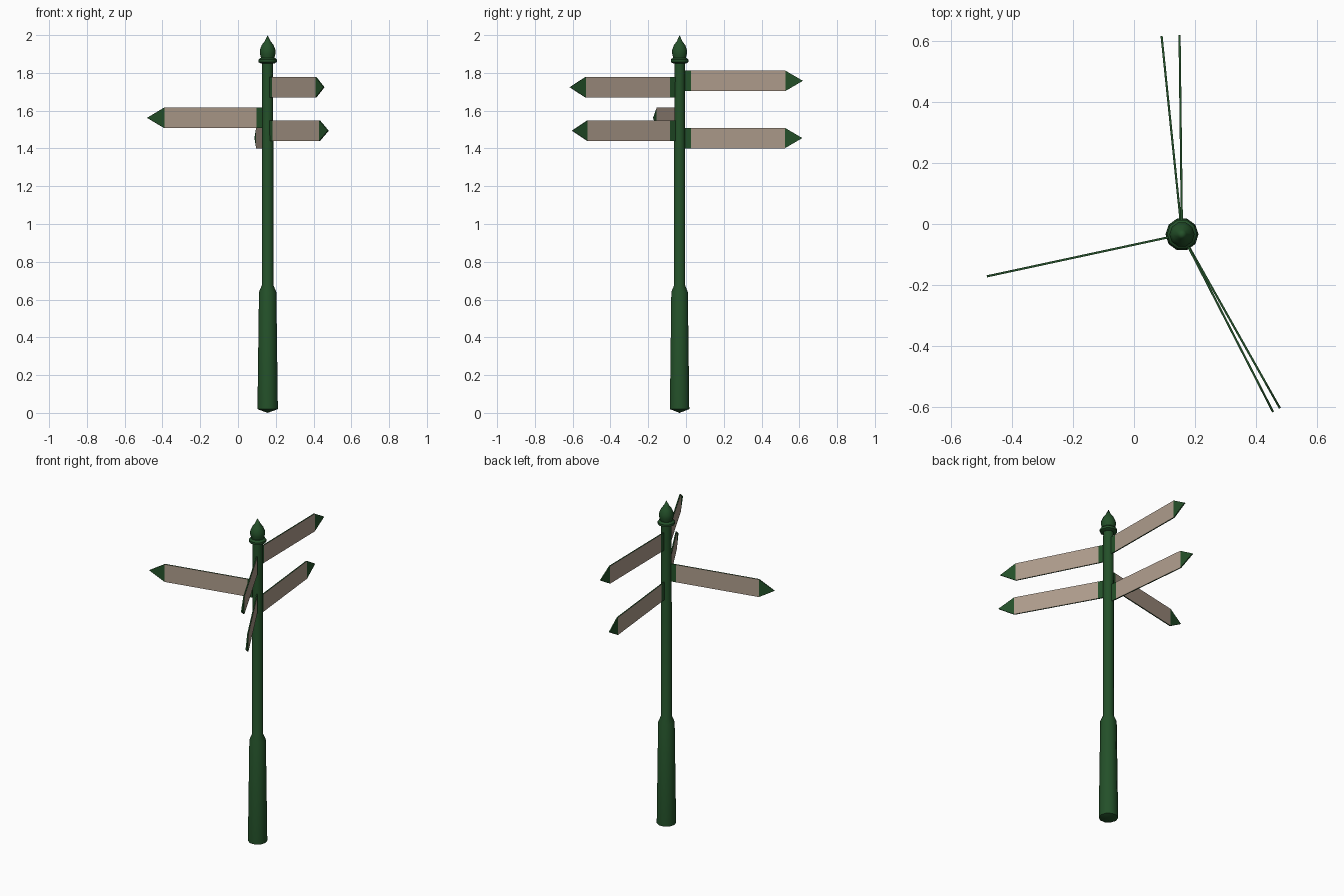
import bpy, bmesh, math
from mathutils import Matrix

if "Cube" in bpy.data.objects:
    bpy.data.objects.remove(bpy.data.objects["Cube"])

PX, PY = 0.157, -0.034   # post axis


def material(name, color):
    m = bpy.data.materials.new(name)
    m.diffuse_color = color
    m.use_nodes = True
    m.node_tree.nodes["Principled BSDF"].inputs["Base Color"].default_value = m.diffuse_color
    return m


green = material("dark_green_paint", (0.017, 0.08, 0.022, 1))
beige = material("beige_panel", (0.42, 0.33, 0.26, 1))


def new_object(name, bm, mats):
    bmesh.ops.recalc_face_normals(bm, faces=bm.faces)
    me = bpy.data.meshes.new(name)
    bm.to_mesh(me)
    bm.free()
    for m in mats:
        me.materials.append(m)
    ob = bpy.data.objects.new(name, me)
    bpy.context.collection.objects.link(ob)
    return ob


def lathe(name, profile, sides):
    """Spin an (r, z) profile around the post axis."""
    bm = bmesh.new()
    vs = [bm.verts.new((r, 0, z)) for r, z in profile]
    es = [bm.edges.new(p) for p in zip(vs, vs[1:])]
    bmesh.ops.spin(bm, geom=vs + es, axis=(0, 0, 1), cent=(0, 0, 0),
                   steps=sides, angle=2 * math.pi)
    bmesh.ops.remove_doubles(bm, verts=bm.verts, dist=1e-4)
    ob = new_object(name, bm, [green])
    ob.location = (PX, PY, 0)
    bpy.ops.object.select_all(action='DESELECT')
    ob.select_set(True)
    bpy.context.view_layer.objects.active = ob
    bpy.ops.object.shade_smooth_by_angle(angle=math.radians(40))
    return ob


def sign(name, tip_x, tip_y, z, length=0.653, half=0.054, thick=0.007):
    """Finger board: green bracket, beige panel on both sides, green arrow head."""
    bm = bmesh.new()
    head = length - 0.093
    xs = (0.0, 0.06, head)
    faces = []
    top = [bm.verts.new((x, -thick / 2, half)) for x in xs]
    bot = [bm.verts.new((x, -thick / 2, -half)) for x in xs]
    tip = bm.verts.new((length, -thick / 2, 0))
    faces.append(bm.faces.new((bot[0], bot[1], top[1], top[0])))
    panel = bm.faces.new((bot[1], bot[2], top[2], top[1]))
    faces += [panel, bm.faces.new((bot[2], tip, top[2]))]
    ext = bmesh.ops.extrude_face_region(bm, geom=faces, use_keep_orig=True)
    bmesh.ops.translate(bm, vec=(0, thick, 0),
                        verts=[g for g in ext["geom"] if isinstance(g, bmesh.types.BMVert)])
    bm.normal_update()
    for f in bm.faces:
        c = f.calc_center_median()
        if abs(f.normal.y) > 0.9 and xs[1] < c.x < head:
            f.material_index = 1
    ob = new_object(name, bm, [green, beige])
    ang = math.atan2(tip_y - PY, tip_x - PX)
    ob.matrix_world = Matrix.Translation((PX, PY, z)) @ Matrix.Rotation(ang, 4, 'Z')
    return ob


# Post: thick base, shoulder, slim shaft
lathe("post", [(0, 0), (0.054, 0.02), (0.046, 0.64), (0.031, 0.675),
               (0.029, 1.86), (0, 1.86)], 10)

# Collar ring under the finial
lathe("collar", [(0, 1.85), (0.036, 1.85), (0.049, 1.857), (0.049, 1.87),
                 (0.038, 1.88), (0, 1.88)], 10)

# Pointed bulb finial
lathe("finial", [(0, 1.872), (0.034, 1.875), (0.041, 1.9), (0.041, 1.922),
                 (0.031, 1.948), (0.015, 1.968), (0, 2.0)], 10)

# Direction boards
sign("sign_left", -0.48, -0.171, 1.562)
sign("sign_back_upper", 0.149, 0.62, 1.758)
sign("sign_back_lower", 0.09, 0.617, 1.455)
sign("sign_front_upper", 0.454, -0.613, 1.724)
sign("sign_front_lower", 0.477, -0.602, 1.494)
